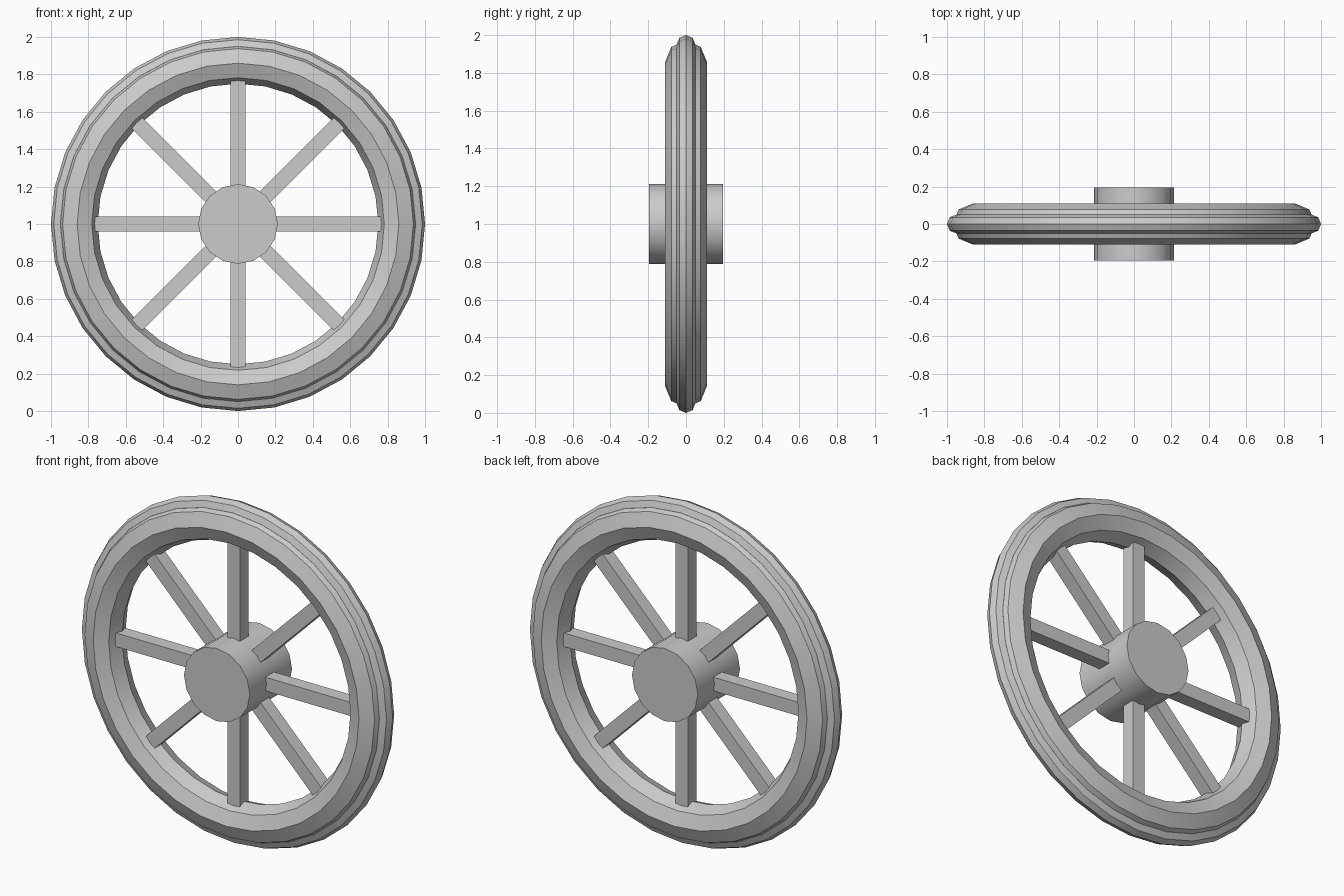
import bpy, math
from mathutils import Matrix

if "Cube" in bpy.data.objects:
    bpy.data.objects.remove(bpy.data.objects["Cube"])

# One plain grey for the whole wheel
grey = bpy.data.materials.new("plain_grey")
grey.diffuse_color = (0.6, 0.6, 0.6, 1)
grey.use_nodes = True
grey.node_tree.nodes["Principled BSDF"].inputs["Base Color"].default_value = grey.diffuse_color

CENTRE = (0, 0, 1)
UPRIGHT = (math.pi / 2, 0, 0)      # turns the axle along y


def finish(name, smooth=True):
    ob = bpy.context.object
    ob.name = name
    ob.data.materials.append(grey)
    if smooth:
        bpy.ops.object.shade_smooth_by_angle(angle=math.radians(30))
    return ob


def ring(name, major, minor):
    bpy.ops.mesh.primitive_torus_add(
        major_segments=32, minor_segments=8, major_radius=major,
        minor_radius=minor, location=CENTRE, rotation=UPRIGHT)
    return finish(name)


# Rim with octagonal section, and the narrow ridge round its outside
ring("rim", 0.86, 0.11)
ring("outer_ridge", 0.95, 0.05)

# Hub
bpy.ops.mesh.primitive_cylinder_add(
    vertices=16, radius=0.213, depth=0.39, location=CENTRE, rotation=UPRIGHT)
finish("hub")

# Four square bars crossing the hub make eight spokes
for i in range(4):
    bpy.ops.mesh.primitive_cube_add(size=1, location=CENTRE)
    bar = finish(f"spoke_bar_{i + 1}", smooth=False)
    bar.data.transform(Matrix.Diagonal((1.54, 0.08, 0.08, 1)))
    bar.rotation_euler = (0, i * math.pi / 4, 0)
